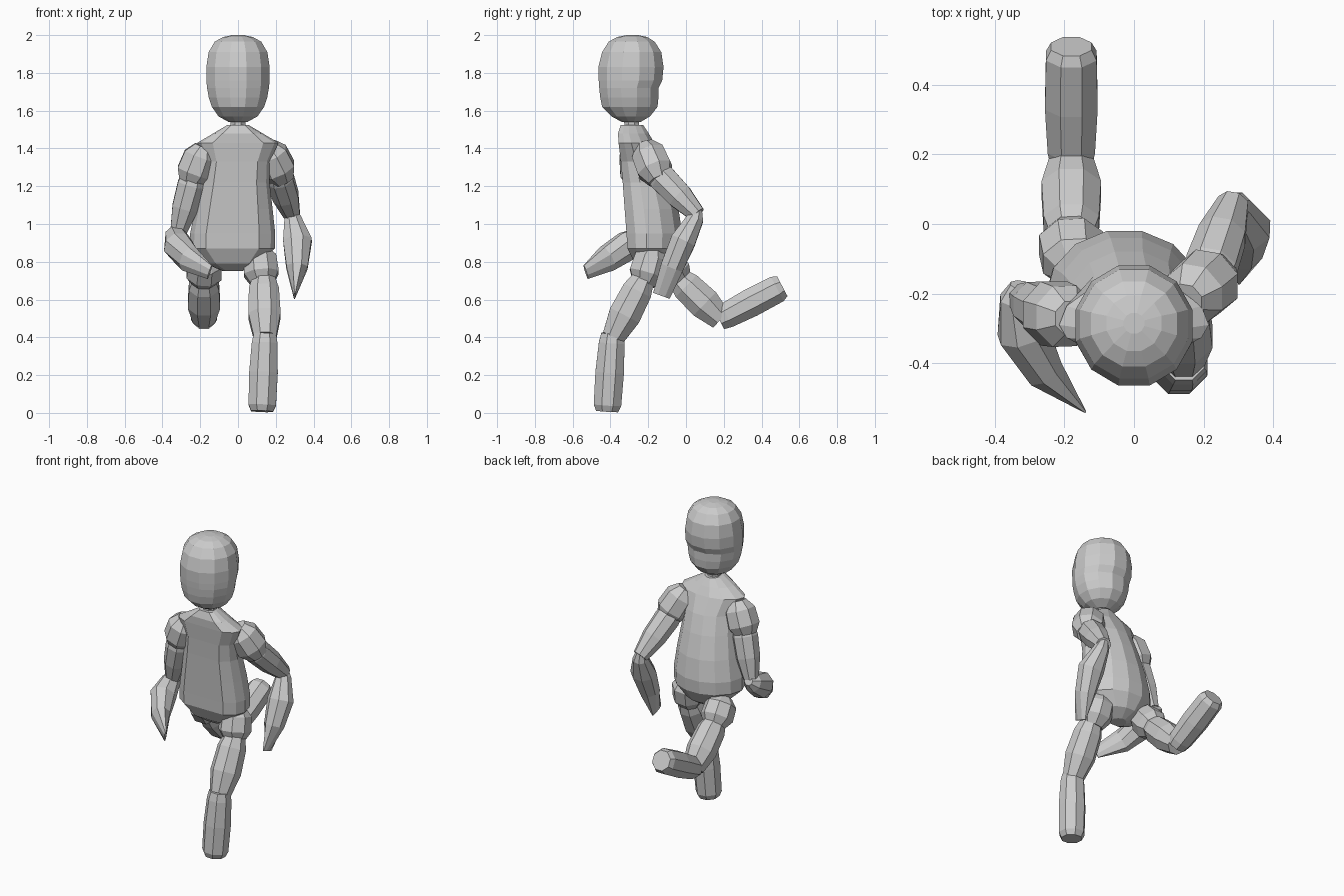
import bpy, bmesh
from math import cos, sin, pi
from mathutils import Vector

if "Cube" in bpy.data.objects:
    bpy.data.objects.remove(bpy.data.objects["Cube"])


def skin(name, rings):
    """Join equal-sided rings of points into one closed flat-shaded object."""
    bm = bmesh.new()
    loops = [[bm.verts.new(p) for p in ring] for ring in rings]
    n = len(loops[0])
    for a, b in zip(loops, loops[1:]):
        for i in range(n):
            j = (i + 1) % n
            bm.faces.new((a[i], a[j], b[j], b[i]))
    bm.faces.new(loops[0])
    bm.faces.new(loops[-1])
    bmesh.ops.recalc_face_normals(bm, faces=bm.faces)
    me = bpy.data.meshes.new(name)
    bm.to_mesh(me)
    bm.free()
    ob = bpy.data.objects.new(name, me)
    bpy.context.collection.objects.link(ob)
    return ob


def tube(name, path, hint, n=8):
    """Loft along (centre, half-width along hint, half-width across) stations."""
    pts = [Vector(p[0]) for p in path]
    rings = []
    for k, (c, ru, rv) in enumerate(path):
        t = (pts[min(k + 1, len(pts) - 1)] - pts[max(k - 1, 0)]).normalized()
        u = Vector(hint)
        u = (u - t * u.dot(t)).normalized()
        v = t.cross(u)
        rings.append([pts[k] + u * ru * cos(2 * pi * (i + .5) / n) * 1.05
                      + v * rv * sin(2 * pi * (i + .5) / n) * 1.05 for i in range(n)])
    return skin(name, rings)


def limb(name, a, b, profile, hint=(1, 0, 0)):
    """Straight round segment from a to b with (fraction, radius) profile."""
    a, b = Vector(a), Vector(b)
    return tube(name, [(a.lerp(b, t), r, r) for t, r in profile], hint)


# head: width, front y and back y at each height
head = [(1.54, .05, -.34, -.24), (1.57, .105, -.395, -.19), (1.62, .14, -.445, -.15),
        (1.67, .157, -.455, -.145), (1.72, .166, -.46, -.145), (1.76, .17, -.463, -.125),
        (1.83, .17, -.465, -.118), (1.91, .158, -.445, -.13), (1.965, .125, -.41, -.165),
        (1.99, .08, -.365, -.205), (2.0, .03, -.315, -.255)]
skin("head", [[(w * cos(pi * i / 6 + pi / 12) * 1.02,
                (f + b) / 2 + (b - f) / 2 * sin(pi * i / 6 + pi / 12) * 1.03, z)
               for i in range(12)] for z, w, f, b in head])
limb("neck", (0, -.285, 1.48), (0, -.29, 1.57), [(0, .055), (.5, .04), (1, .04)])

# torso: flat chest in front, round back
torso = [(.75, -.03, .05, -.22, -.13), (.79, -.03, .14, -.27, -.065),
         (.87, -.03, .225, -.31, -.02), (.95, -.028, .225, -.315, -.015),
         (1.08, -.022, .205, -.325, -.035), (1.22, -.015, .182, -.335, -.075),
         (1.33, -.005, .175, -.345, -.115), (1.43, 0, .215, -.357, -.165),
         (1.48, 0, .13, -.36, -.195), (1.525, 0, .055, -.345, -.225)]
rings = []
for z, cx, w, f, b in torso:
    mid = f + .35 * (b - f)
    ring = []
    for i in range(14):
        s, c = sin(2 * pi * i / 14), cos(2 * pi * i / 14)
        y = mid + (b - mid) * s if s >= 0 else mid - (mid - f) * min(1, -s * 1.28)
        ring.append((cx + w * c, y, z))
    rings.append(ring)
skin("torso", rings)

ball = [(0, .05), (.25, .09), (.7, .095), (1, .06)]
upper = [(0, .06), (.2, .075), (.6, .07), (1, .045)]
thigh = [(0, .055), (.25, .082), (.65, .088), (1, .062)]
shin = [(0, .06), (.12, .07), (.5, .078), (.92, .075), (1, .06)]

# left arm, swung back
limb("left_shoulder", (.15, -.22, 1.42), (.24, -.14, 1.23), ball)
limb("left_upper_arm", (.205, -.17, 1.29), (.285, .06, 1.05), upper)
tube("left_forearm", [((.28, .06, 1.085), .025, .025), ((.29, .05, 1.03), .045, .045),
                      ((.315, -.015, .91), .068, .078), ((.312, -.075, .77), .062, .058),
                      ((.3, -.13, .62), .048, .006)], (0, 1, 0))

# right arm, swung forward
limb("right_shoulder", (-.18, -.27, 1.41), (-.255, -.25, 1.21), ball)
limb("right_upper_arm", (-.23, -.26, 1.27), (-.315, -.215, .96), upper)
tube("right_forearm", [((-.325, -.175, .96), .025, .03), ((-.33, -.21, .94), .055, .055),
                       ((-.318, -.31, .885), .078, .075), ((-.26, -.42, .815), .07, .056),
                       ((-.15, -.53, .745), .04, .006)], (0, 0, 1))

# left leg, standing
limb("left_hip", (.11, -.17, .87), (.13, -.225, .68), ball)
limb("left_thigh", (.135, -.215, .73), (.143, -.385, .4), thigh)
limb("left_shin", (.143, -.39, .42), (.127, -.418, .008), shin)

# right leg, kicked back
limb("right_hip", (-.17, -.14, .83), (-.185, -.02, .69), ball)
limb("right_thigh", (-.18, -.06, .73), (-.18, .185, .495), thigh)
limb("right_shin", (-.18, .175, .495), (-.18, .51, .67), shin)
